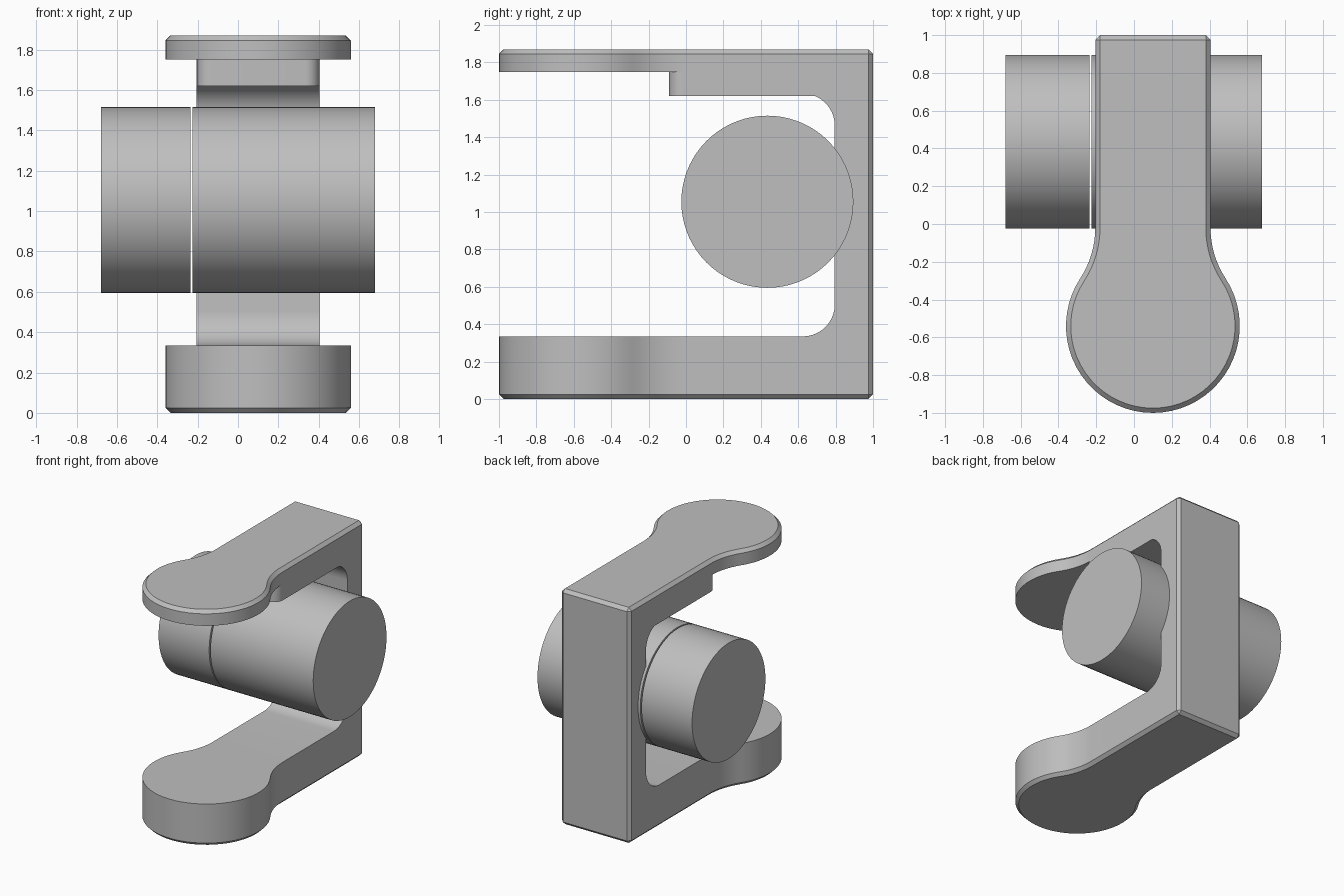
import bpy, bmesh
from math import cos, sin, pi, radians, atan2, hypot
from mathutils import Matrix

if "Cube" in bpy.data.objects:
    bpy.data.objects.remove(bpy.data.objects["Cube"])

grey = bpy.data.materials.new("plain grey")
grey.use_nodes = True
colour = (0.52, 0.52, 0.52, 1)
grey.diffuse_color = colour
grey.node_tree.nodes["Principled BSDF"].inputs["Base Color"].default_value = colour

HEIGHT = 1.87
MID, HALF = 0.1, 0.305           # centre line and half width of the arms
PAD_Y, PAD_R = -0.54, 0.46       # round pad at the arm ends
NECK_Y, NECK_R = -0.02, 0.49     # concave neck blending arm into pad


def arc(cx, cy, r, start, end, n):
    return [(cx + r * cos(start + (end - start) * i / n),
             cy + r * sin(start + (end - start) * i / n)) for i in range(n + 1)]


def finish(bm, name):
    bmesh.ops.recalc_face_normals(bm, faces=bm.faces)
    mesh = bpy.data.meshes.new(name)
    bm.to_mesh(mesh)
    bm.free()
    mesh.materials.append(grey)
    obj = bpy.data.objects.new(name, mesh)
    bpy.context.collection.objects.link(obj)
    return obj


def extrude(points, depth, place):
    """Prism from a 2D outline; place maps (u, v, w) to a 3D point."""
    bm = bmesh.new()
    low = [bm.verts.new(place(u, v, 0)) for u, v in points]
    high = [bm.verts.new(place(u, v, depth)) for u, v in points]
    bm.faces.new(low)
    bm.faces.new(high)
    for i in range(len(points)):
        j = (i + 1) % len(points)
        bm.faces.new((low[i], low[j], high[j], high[i]))
    bmesh.ops.recalc_face_normals(bm, faces=bm.faces)
    return bm


def mirrored(half):
    """Close a half outline (u measured from the centre line) by mirroring."""
    full = half + [(-u, v) for u, v in reversed(half) if u > 1e-5]
    return [(MID + u, v) for u, v in full]


# Frame: plan outline with pad and neck, extruded to full height
meet = atan2(NECK_Y - PAD_Y, HALF + NECK_R)
half = arc(0, PAD_Y, PAD_R, -pi / 2, meet, 20)
half += arc(HALF + NECK_R, NECK_Y, NECK_R, pi + meet, pi, 8)[1:]
half += [(HALF, 1)]
bm = extrude(mirrored(half), HEIGHT, lambda u, v, w: (u, v, w))


# Chamfer the outer rims and the upright back edges
def outer(edge):
    a, b = (v.co for v in edge.verts)
    return abs(a.z - b.z) < 1e-4 or (a.y > 0.99 and b.y > 0.99)


bmesh.ops.bevel(bm, geom=[e for e in bm.edges if outer(e)], offset=0.025,
                offset_type='OFFSET', segments=1, affect='EDGES')
frame = finish(bm, "clamp_frame")

# Cutter for the open space between the arms, with rounded inner corners
gap = [(-1.2, 0.335)]
gap += arc(0.625, 0.505, 0.17, -pi / 2, 0, 10)
gap += arc(0.625, 1.463, 0.17, 0, radians(67.5), 8)
gap += [(-1.2, 1.62)]
opening = finish(extrude(gap, 2, lambda u, v, w: (w - 1, u, v)), "opening_cutter")

# Cutter that thins the upper pad and leaves a block with rounded corners
under = [(0, -0.09)] + arc(HALF - 0.071, NECK_Y, 0.07, -pi / 2, 0, 8)
under += [(0.9, NECK_Y), (0.9, -1.2)]
pad_relief = finish(extrude(mirrored(under), 0.25, lambda u, v, w: (u, v, w + 1.5)),
                    "pad_relief_cutter")

bpy.context.view_layer.objects.active = frame
for cutter in (opening, pad_relief):
    mod = frame.modifiers.new("cut", 'BOOLEAN')
    mod.operation, mod.solver, mod.object = 'DIFFERENCE', 'EXACT', cutter
    bpy.ops.object.modifier_apply(modifier=mod.name)
    bpy.data.objects.remove(cutter)


# Cross cylinders: a long body and a short cap with a thin gap between
def drum(name, x0, x1):
    bm = bmesh.new()
    bmesh.ops.create_cone(
        bm, cap_ends=True, segments=72, radius1=0.46, radius2=0.46, depth=x1 - x0,
        matrix=Matrix.Translation(((x0 + x1) / 2, 0.435, 1.055)) @ Matrix.Rotation(pi / 2, 4, 'Y'))
    return finish(bm, name)


parts = [frame, drum("long_cylinder", -0.225, 0.678), drum("short_cylinder", -0.68, -0.236)]

for obj in bpy.context.scene.objects:
    obj.select_set(obj in parts)
bpy.ops.object.shade_smooth_by_angle(angle=radians(25))
